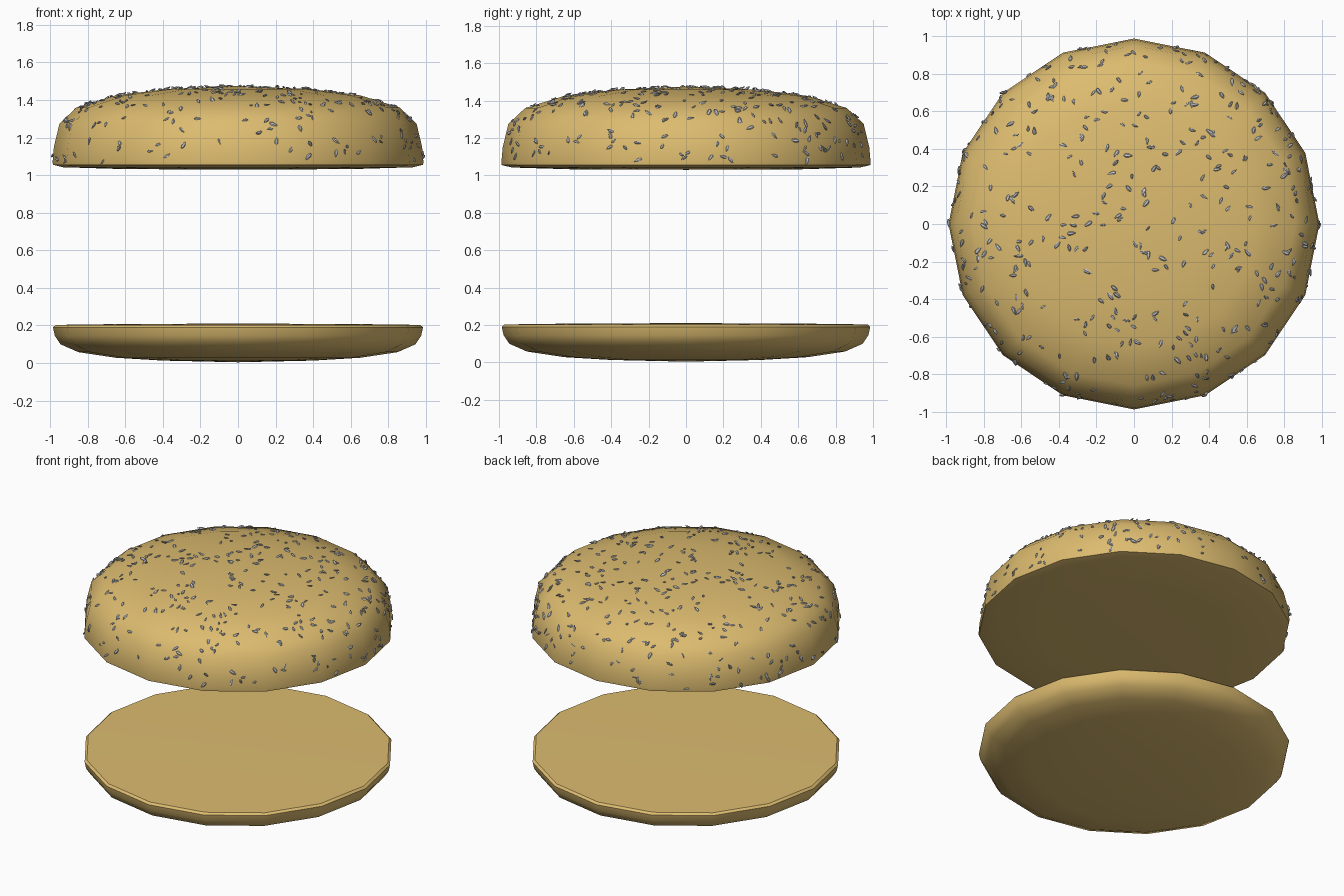
import bpy, bmesh, math, random
from mathutils import Vector, Matrix

if "Cube" in bpy.data.objects:
    bpy.data.objects.remove(bpy.data.objects["Cube"])

random.seed(7)
SIDES = 16


def material(name, color):
    m = bpy.data.materials.new(name)
    m.diffuse_color = color
    m.use_nodes = True
    m.node_tree.nodes["Principled BSDF"].inputs["Base Color"].default_value = m.diffuse_color
    return m


def finish(bm, name, mat, angle):
    mesh = bpy.data.meshes.new(name)
    bmesh.ops.recalc_face_normals(bm, faces=bm.faces)
    bm.to_mesh(mesh)
    bm.free()
    obj = bpy.data.objects.new(name, mesh)
    bpy.context.collection.objects.link(obj)
    if mat:
        mesh.materials.append(mat)
    bpy.ops.object.select_all(action='DESELECT')
    obj.select_set(True)
    bpy.context.view_layer.objects.active = obj
    bpy.ops.object.shade_smooth_by_angle(angle=math.radians(angle))
    return obj


def lathe(name, profile, mat):
    """Revolve an (r, z) profile, whose ends lie on the axis."""
    bm = bmesh.new()
    verts = [bm.verts.new((r, 0, z)) for r, z in profile]
    edges = [bm.edges.new(p) for p in zip(verts, verts[1:])]
    bmesh.ops.spin(bm, geom=verts + edges, cent=(0, 0, 0), axis=(0, 0, 1),
                   angle=math.tau, steps=SIDES, use_duplicate=False)
    bmesh.ops.remove_doubles(bm, verts=bm.verts, dist=0.0005)
    return finish(bm, name, mat, 40)


bread = material("bread", (0.72, 0.50, 0.16, 1))

# Bottom bun: shallow rounded base with a flat cut face
lathe("bottom_bun", [(0, 0.004), (0.40, 0.013), (0.65, 0.028), (0.85, 0.058),
                     (0.945, 0.10), (0.975, 0.145), (0.985, 0.19),
                     (0.97, 0.203), (0.60, 0.208), (0, 0.21)], bread)

# Top bun: domed crown with a slightly bulging underside
top = lathe("top_bun", [(0, 1.03), (0.60, 1.032), (0.93, 1.042), (0.985, 1.055),
                        (0.987, 1.07), (0.98, 1.15), (0.95, 1.275),
                        (0.86, 1.36), (0.65, 1.425), (0.38, 1.458),
                        (0, 1.475)], bread)

# Seeds: small pointed flakes scattered evenly by area over the crown
top.data.calc_loop_triangles()
tris = []
for t in top.data.loop_triangles:
    pts = [top.data.vertices[i].co.copy() for i in t.vertices]
    if min(p.z for p in pts) > 1.06:
        tris.append((pts, t.normal.copy(), t.area))

bm = bmesh.new()
for pts, normal, _ in random.choices(tris, weights=[t[2] for t in tris], k=420):
    u, v = random.random(), random.random()
    if u + v > 1:
        u, v = 1 - u, 1 - v
    pos = pts[0] + (pts[1] - pts[0]) * u + (pts[2] - pts[0]) * v
    turn = (normal.to_track_quat('Z', 'Y').to_matrix().to_4x4()
            @ Matrix.Rotation(random.uniform(0, math.tau), 4, 'Z')
            @ Matrix.Rotation(random.uniform(-0.5, 0.5), 4, 'Y')
            @ Matrix.Rotation(random.uniform(-0.6, 0.6), 4, 'X'))
    size = random.uniform(0.75, 1.2)
    place = Matrix.Translation(pos + normal * 0.004) @ turn @ Matrix.Scale(size, 4)
    rings = []
    for x, w in ((-0.019, 0.004), (-0.008, 0.0095), (0.006, 0.008), (0.021, 0.002)):
        rings.append([bm.verts.new(place @ Vector((x, w * math.cos(a), 0.6 * w * math.sin(a))))
                      for a in (math.tau * i / 6 for i in range(6))])
    for a, b in zip(rings, rings[1:]):
        for i in range(6):
            j = (i + 1) % 6
            bm.faces.new((a[i], a[j], b[j], b[i]))
    bm.faces.new(rings[0][::-1])
    bm.faces.new(rings[-1])
finish(bm, "seeds", None, 40)
